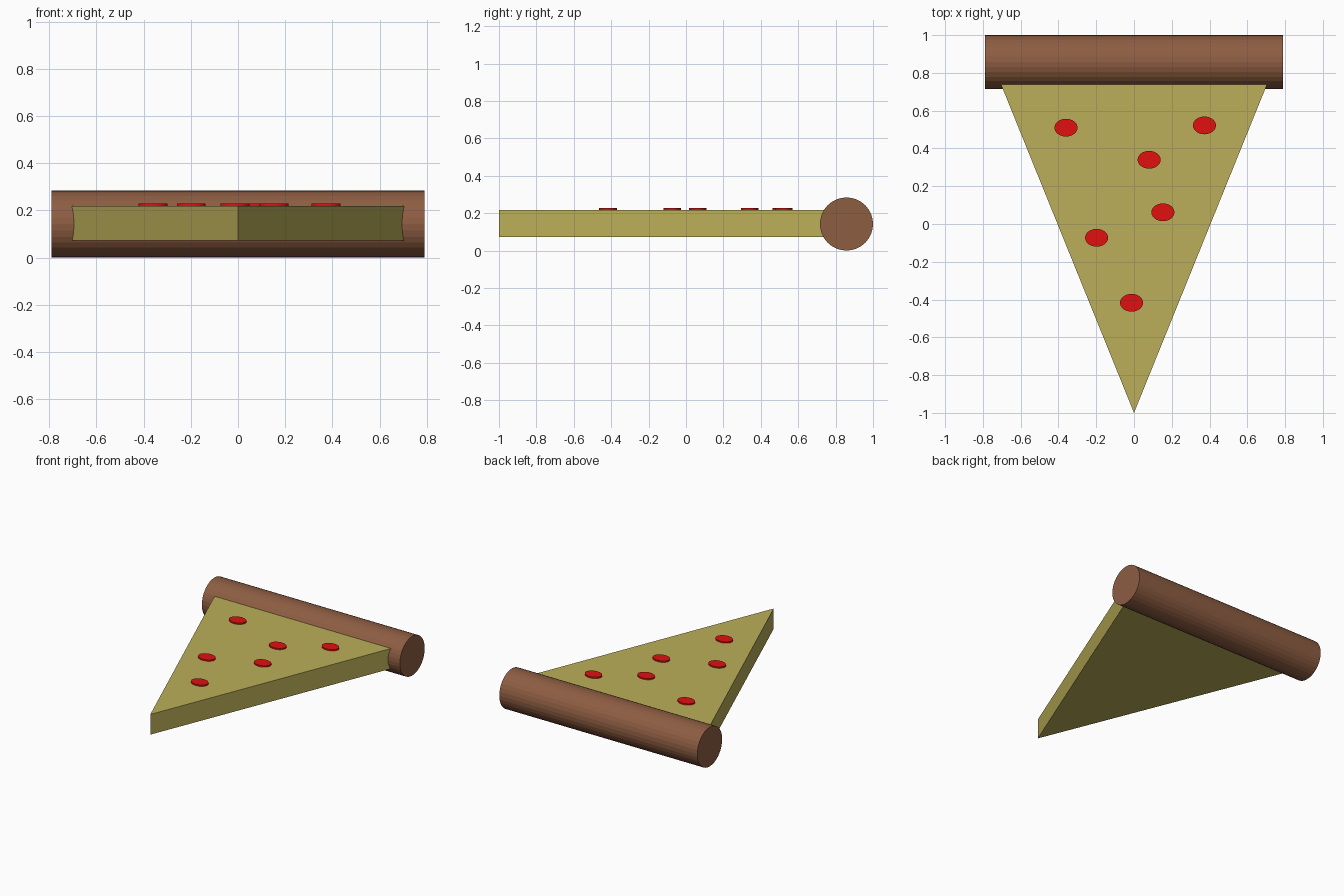
import bpy
import bmesh
import math

if "Cube" in bpy.data.objects:
    bpy.data.objects.remove(bpy.data.objects["Cube"])


def material(name, rgb):
    m = bpy.data.materials.new(name)
    m.diffuse_color = (*rgb, 1)
    m.use_nodes = True
    m.node_tree.nodes["Principled BSDF"].inputs["Base Color"].default_value = m.diffuse_color
    return m


brown = material("baked_brown", (0.27, 0.11, 0.055))
yellow = material("cheese_yellow", (0.50, 0.43, 0.10))
red = material("topping_red", (0.75, 0.005, 0.005))

# Crust: rolled cylinder across the back
R = 0.142
bpy.ops.mesh.primitive_cylinder_add(vertices=32, radius=R, depth=1.58,
                                    location=(0, 1 - R, R),
                                    rotation=(0, math.pi / 2, 0))
crust = bpy.context.object
crust.name = "crust"
crust.data.materials.append(brown)

# Slice: triangular slab whose back edge is buried in the crust
y_back, z_low, z_high = 0.858, 0.072, 0.218
half = 0.405 * (y_back + 1)
bm = bmesh.new()
base = bm.faces.new([bm.verts.new(p) for p in (
    (0, -1, z_low), (half, y_back, z_low), (-half, y_back, z_low))])
ext = bmesh.ops.extrude_face_region(bm, geom=[base])
bmesh.ops.translate(bm, vec=(0, 0, z_high - z_low),
                    verts=[v for v in ext["geom"] if isinstance(v, bmesh.types.BMVert)])
bmesh.ops.recalc_face_normals(bm, faces=bm.faces)
mesh = bpy.data.meshes.new("slice")
bm.to_mesh(mesh)
bm.free()
mesh.materials.append(yellow)
bpy.context.collection.objects.link(bpy.data.objects.new("slice", mesh))

# Pepperoni: thin oval discs sitting slightly proud of the cheese
spots = [(-0.36, 0.51), (0.373, 0.522), (0.08, 0.34),
         (0.153, 0.062), (-0.198, -0.073), (-0.013, -0.417)]
for i, (x, y) in enumerate(spots, 1):
    bpy.ops.mesh.primitive_cylinder_add(vertices=32, radius=1, depth=0.03,
                                        location=(x, y, 0.213))
    disc = bpy.context.object
    disc.name = f"pepperoni_{i}"
    disc.scale = (0.061, 0.047, 1)
    disc.data.materials.append(red)
